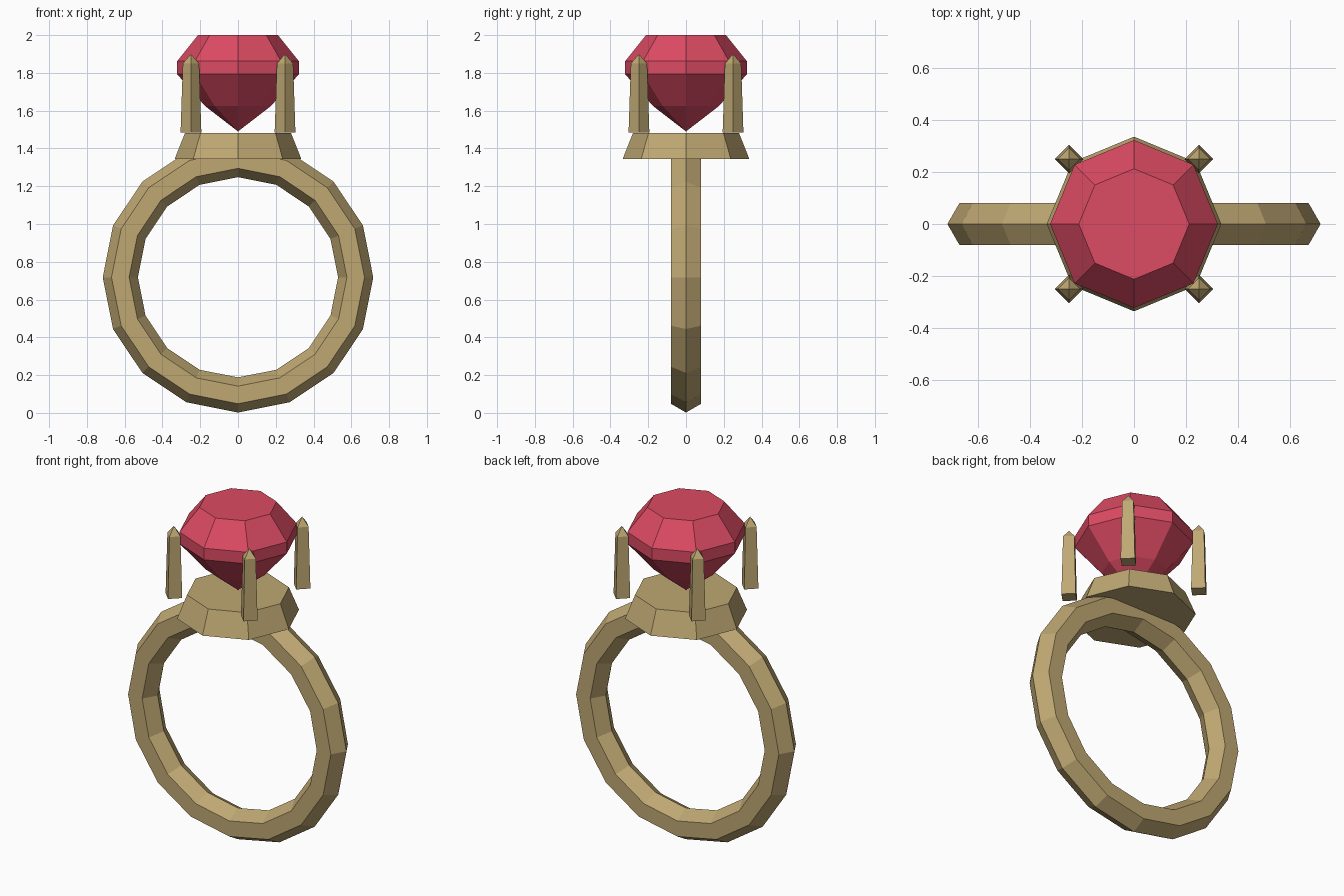
import bpy, bmesh, math

if "Cube" in bpy.data.objects:
    bpy.data.objects.remove(bpy.data.objects["Cube"])


def material(name, rgb):
    m = bpy.data.materials.new(name)
    m.diffuse_color = (*rgb, 1)
    m.use_nodes = True
    m.node_tree.nodes["Principled BSDF"].inputs["Base Color"].default_value = m.diffuse_color
    return m


gold = material("gold", (0.52, 0.39, 0.17))
ruby = material("ruby red", (0.72, 0.07, 0.125))


def add_object(name, bm, mat):
    bmesh.ops.recalc_face_normals(bm, faces=bm.faces)
    mesh = bpy.data.meshes.new(name)
    bm.to_mesh(mesh)
    bm.free()
    mesh.materials.append(mat)
    obj = bpy.data.objects.new(name, mesh)
    bpy.context.collection.objects.link(obj)
    return obj


def faceted(name, profile, sides, mat, location=(0, 0, 0)):
    """Stack of regular polygons from (radius, z) pairs; radius 0 is a point."""
    bm = bmesh.new()
    x, y, _ = location
    rings = []
    for r, z in profile:
        count = sides if r else 1
        rings.append([bm.verts.new((x + r * math.cos(math.tau * i / sides),
                                    y + r * math.sin(math.tau * i / sides), z))
                      for i in range(count)])
    for a, b in zip(rings, rings[1:]):
        for i in range(sides):
            j = (i + 1) % sides
            quad = [a[i % len(a)], a[j % len(a)], b[j % len(b)], b[i % len(b)]]
            bm.faces.new(list(dict.fromkeys(quad)))
    for ring in (rings[0], rings[-1]):
        if len(ring) > 1:
            bm.faces.new(ring)
    return add_object(name, bm, mat)


# Band: hexagonal section swept round sixteen segments, standing upright
SEGMENTS, SECTION = 16, 6
MAJOR, MINOR, CENTRE = 0.623, 0.093, 0.718
bm = bmesh.new()
loops = []
for i in range(SEGMENTS):
    a = math.tau * i / SEGMENTS
    loop = []
    for k in range(SECTION):
        b = math.tau * k / SECTION
        r = MAJOR + MINOR * math.cos(b)
        loop.append(bm.verts.new((r * math.cos(a), MINOR * math.sin(b),
                                  CENTRE + r * math.sin(a))))
    loops.append(loop)
for i in range(SEGMENTS):
    p, q = loops[i], loops[(i + 1) % SEGMENTS]
    for k in range(SECTION):
        n = (k + 1) % SECTION
        bm.faces.new((p[k], p[n], q[n], q[k]))
add_object("band", bm, gold)

# Setting: tapered octagonal base under the stone
faceted("setting_base", [(0.335, 1.345), (0.28, 1.483)], 8, gold)

# Prongs: four tapered square posts with pointed tips
for sx in (-1, 1):
    for sy in (-1, 1):
        faceted("prong", [(0.055, 1.485), (0.043, 1.85), (0, 1.9)], 4, gold,
                (0.249 * sx, 0.249 * sy, 0))

# Stone: pavilion, girdle, crown and flat table
faceted("gemstone", [(0, 1.49), (0.175, 1.625), (0.322, 1.793), (0.322, 1.862), (0.212, 2.0)],
        8, ruby)
